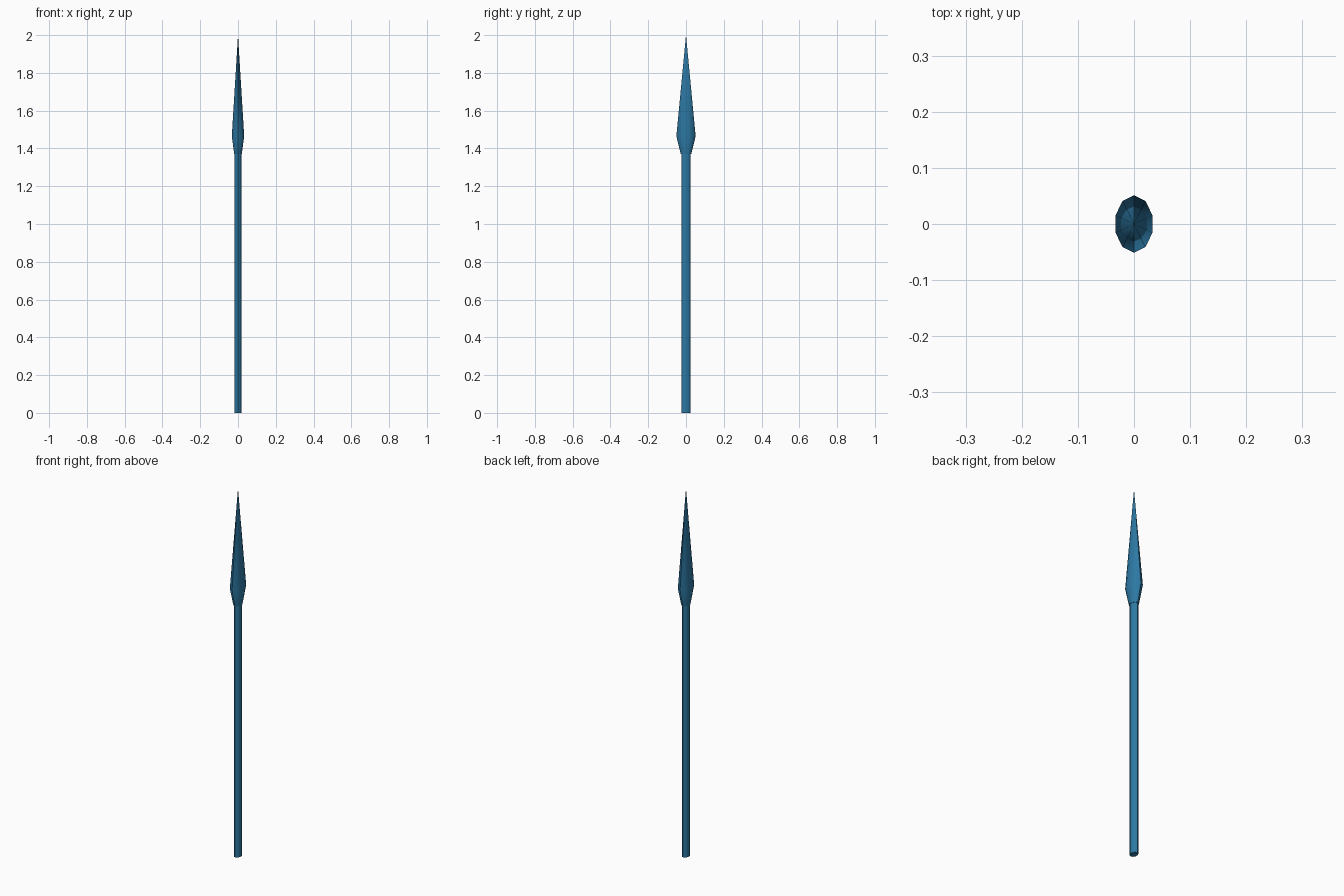
import bpy, bmesh, math

if "Cube" in bpy.data.objects:
    bpy.data.objects.remove(bpy.data.objects["Cube"])

blue = bpy.data.materials.new("steel blue")
blue.diffuse_color = (0.026, 0.19, 0.37, 1)
blue.use_nodes = True
blue.node_tree.nodes["Principled BSDF"].inputs["Base Color"].default_value = blue.diffuse_color
SIDES = 10


def lathe(name, profile, cap_bottom=True, angle=40):
    """Elliptical ten-sided part from (x radius, y radius, z) rings; zero radius is a point."""
    bm = bmesh.new()
    rings = []
    for rx, ry, z in profile:
        if rx == 0:
            rings.append([bm.verts.new((0, 0, z))] * SIDES)
            continue
        rings.append([bm.verts.new((rx * math.sin(2 * math.pi * i / SIDES),
                                    -ry * math.cos(2 * math.pi * i / SIDES), z))
                      for i in range(SIDES)])
    for low, high in zip(rings, rings[1:]):
        for i in range(SIDES):
            j = (i + 1) % SIDES
            quad = [low[i], low[j], high[j], high[i]]
            bm.faces.new(list(dict.fromkeys(quad)))
    if cap_bottom:
        bm.faces.new(rings[0][::-1])
    bmesh.ops.recalc_face_normals(bm, faces=bm.faces)
    mesh = bpy.data.meshes.new(name)
    bm.to_mesh(mesh)
    bm.free()
    mesh.materials.append(blue)
    obj = bpy.data.objects.new(name, mesh)
    bpy.context.collection.objects.link(obj)
    bpy.ops.object.select_all(action='DESELECT')
    obj.select_set(True)
    bpy.context.view_layer.objects.active = obj
    bpy.ops.object.shade_smooth_by_angle(angle=math.radians(angle))
    return obj


# Long pole
lathe("shaft", [(0.0185, 0.025, 0), (0.0185, 0.025, 1.38)])
# Flared socket and the long pointed blade in one piece
lathe("spear_head", [(0.021, 0.028, 1.37), (0.0345, 0.051, 1.465), (0, 0, 2.0)])
